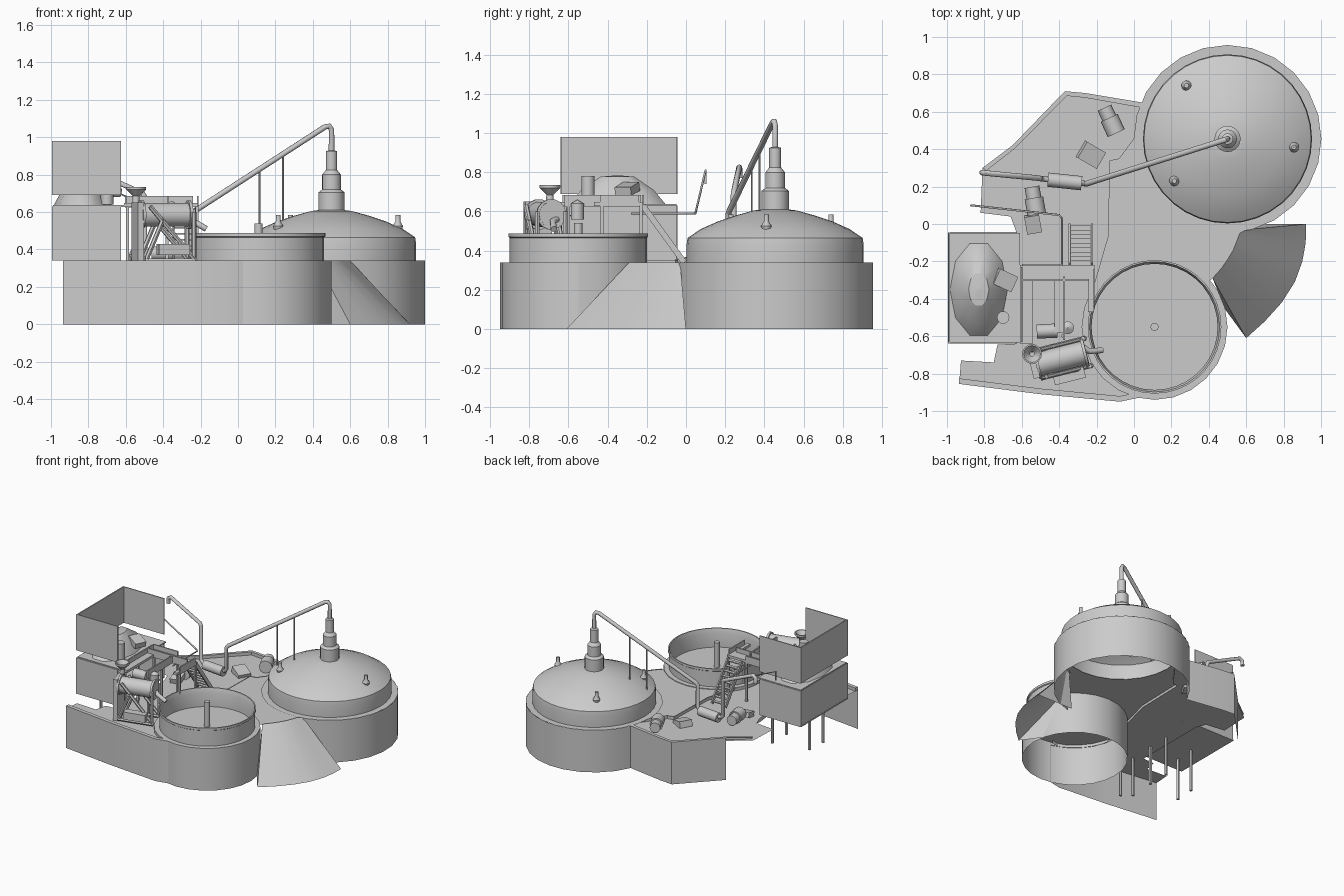
import bpy, bmesh, math
from mathutils import Vector, Matrix

if "Cube" in bpy.data.objects:
    bpy.data.objects.remove(bpy.data.objects["Cube"])


def make(name, verts, faces, smooth=False):
    me = bpy.data.meshes.new(name)
    me.from_pydata([tuple(v) for v in verts], [], faces)
    bm = bmesh.new()
    bm.from_mesh(me)
    bmesh.ops.recalc_face_normals(bm, faces=bm.faces)
    bmesh.ops.triangulate(bm, faces=[f for f in bm.faces if len(f.verts) > 30])
    bm.to_mesh(me)
    bm.free()
    ob = bpy.data.objects.new(name, me)
    bpy.context.collection.objects.link(ob)
    if smooth:
        bpy.ops.object.select_all(action='DESELECT')
        ob.select_set(True)
        bpy.context.view_layer.objects.active = ob
        bpy.ops.object.shade_smooth_by_angle(angle=math.radians(35))
    return ob


def arc(c, r, a0, a1, n):
    return [(c[0] + r * math.cos(math.radians(a0 + (a1 - a0) * i / n)),
             c[1] + r * math.sin(math.radians(a0 + (a1 - a0) * i / n))) for i in range(n + 1)]


def lathe(name, prof, loc, n=24, smooth=True):
    """Revolve (radius, z) points about the vertical through loc."""
    verts, faces = [], []
    for r, z in prof:
        verts += [(r * math.cos(2 * math.pi * i / n), r * math.sin(2 * math.pi * i / n), z) for i in range(n)]
    for k in range(len(prof) - 1):
        faces += [(k * n + i, k * n + (i + 1) % n, (k + 1) * n + (i + 1) % n, (k + 1) * n + i) for i in range(n)]
    ob = make(name, verts, faces, smooth)
    ob.location = loc
    return ob


def box(name, c, s, rz=0, rx=0, ry=0):
    v = [(x * s[0] / 2, y * s[1] / 2, z * s[2] / 2) for x in (-1, 1) for y in (-1, 1) for z in (-1, 1)]
    f = [(0, 1, 3, 2), (4, 6, 7, 5), (0, 4, 5, 1), (2, 3, 7, 6), (0, 2, 6, 4), (1, 5, 7, 3)]
    ob = make(name, v, f)
    ob.location = c
    ob.rotation_euler = [math.radians(a) for a in (rx, ry, rz)]
    return ob


def tube(name, pts, r, res=3):
    cu = bpy.data.curves.new(name, 'CURVE')
    cu.dimensions = '3D'
    cu.bevel_depth = r
    cu.bevel_resolution = res
    cu.use_fill_caps = True
    sp = cu.splines.new('POLY')
    sp.points.add(len(pts) - 1)
    for p, q in zip(sp.points, pts):
        p.co = (*q, 1)
    ob = bpy.data.objects.new(name, cu)
    bpy.context.collection.objects.link(ob)
    bpy.ops.object.select_all(action='DESELECT')
    ob.select_set(True)
    bpy.context.view_layer.objects.active = ob
    bpy.ops.object.convert(target='MESH')
    bpy.ops.object.shade_smooth_by_angle(angle=math.radians(50))
    return ob


def strip(name, path, z0, z1):
    n = len(path)
    v = [(x, y, z0) for x, y in path] + [(x, y, z1) for x, y in path]
    return make(name, v, [(i, i + 1, n + i + 1, n + i) for i in range(n - 1)], True)


def curb(name, path, inner):
    n = len(path)
    v = [(x, y, H) for x, y in path] + [(x, y, H) for x, y in inner] + [(x, y, LOW) for x, y in inner]
    make(name, v, [(i + k, i + k + 1, n + i + k + 1, n + i + k) for k in (0, n) for i in range(n - 1)])


def flat(name, path, z):
    make(name, [(x, y, z) for x, y in path], [tuple(range(len(path)))])


H, LOW = 0.34, 0.315
DC, TC = (0.5, 0.455), (0.11, -0.55)
back = [(-.65, .42), (-.37, .71), (-.26, .70), (.04, .65)]
front = [(-.935, -.855), (-.5, -.91), (-.075, -.95), (.03, -.928)]
left = [(-.925, -.73), (-.75, -.74), (-.73, -.645), (-.63, -.64), (-.63, -.04),
        (-.66, .04), (-.82, .06), (-.81, .30)]
step = [(-.22, -.38), (-.14, -.07), (-.13, .34), (-.08, .35)]
ramp_top = [(.60, -.03), (.565, -.05), (.55, -.09), (.53, -.14), (.50, -.19), (.465, -.24), (.42, -.29)]
ramp_low = [(.92, 0), (.918, -.1), (.90, -.2), (.86, -.31), (.79, -.42), (.70, -.52), (.60, -.61)]

# Sunken yard, raised deck between the tanks, retaining walls with curbs, and ramp
flat("sunken_yard", left + back + arc(DC, .46, 157, 172, 2) + step[::-1] + arc(TC, .385, 160, 258, 8) + front[::-1], LOW)
flat("raised_deck", step + arc(DC, .46, 172, 282, 12) + ramp_top + arc(TC, .385, 40, 150, 10), H - .005)
strip("deck_step", step + [(.045, .52)], LOW, H)
strip("back_retaining_wall", back + arc(DC, .502, 157, -78, 16), 0, H)
curb("back_curb", [(-.81, .30)] + back, [(-.79, .285), (-.635, .405), (-.36, .685), (-.26, .675), (.05, .62)])
strip("front_retaining_wall", front, 0, H)
curb("front_curb", front, [(x, y + .03) for x, y in front])
strip("tank_foundation_wall", arc(TC, .39, 0, 360, 24), 0, H)
lathe("tank_floor", [(.001, H), (.39, H)], (*TC, 0), 24)
lathe("dome_ledge", [(.44, H), (.502, H)], (*DC, 0), 24)
make("earth_ramp", [(x, y, H) for x, y in ramp_top] + [(x, y, 0) for x, y in ramp_low]
     + [(.49, -.46, 0), (.60, 0, 0)],
     [(i, i + 1, i + 8, i + 7) for i in range(6)] + [(6, 13, 14), (0, 7, 15)], True)

# Digester with domed roof and stepped neck
lathe("digester_dome", [(.452, H), (.452, .43), (.447, .465), (.38, .51), (.29, .55), (.2, .58), (.11, .605),
                        (.07, .61), (0.001, .612)], (*DC, 0), 36)
lathe("dome_neck", [(.07, .60), (.07, .705), (.05, .72), (.05, .80), (.03, .825), (.03, .925), (.013, .93)],
      (*DC, 0), 20)
for i, (x, y) in enumerate([(.28, .74), (.855, .41), (.215, .23)]):
    lathe(f"dome_vent_{i}", [(.02, .495), (.027, .525), (.013, .55), (.013, .585), (.001, .585)], (x, y, 0), 12)

# Open feed tank with a flared rim and centre post
lathe("feed_tank", [(.35, H), (.35, .465), (.357, .47), (.357, .488), (.348, .488), (.337, .45),
                    (.337, H)], (*TC, 0), 36)
tube("tank_centre_post", [(*TC, H), (*TC, .54)], .022)

# Gas pipe, hangers and condensate vessel
tube("gas_pipe", [(*DC, .92), (*DC, 1.04), (.488, .45, 1.06), (.465, .443, 1.055), (-.24, .22, .60), (-.255, .215, .58),
                  (-.255, .215, .41), (-.27, .217, .39), (-.48, .24, .39), (-.50, .243, .41), (-.50, .243, .68),
                  (-.51, .245, .70), (-.79, .272, .825), (-.812, .275, .81), (-.812, .275, .77)], .015)
tube("condensate_vessel", [(-.46, .237, .38), (-.28, .218, .38)], .038)
for i, (x, y, z, b) in enumerate([(.115, .335, .82, .44), (.24, .375, .90, .52)]):
    tube(f"pipe_hanger_{i}", [(x, y, b), (x, y, z)], .005, 1)
tube("thin_feed_pipe", [(-.87, .10, .74), (-.87, .10, .81), (-.40, .048, .59), (-.385, .03, .59),
                        (-.385, -.02, .59), (-.385, -.28, .59)], .006, 1)

# Hopper house: two stacked sets of three side panels, floor and feed pile
for nm, z, h in (("lower", .485, .29), ("upper", .835, .29)):
    box(f"bin_{nm}_back", (-.805, -.047, z), (.36, .008, h))
    box(f"bin_{nm}_front", (-.81, -.636, z), (.37, .008, h))
    box(f"bin_{nm}_left", (-.988, -.34, z), (.01, .59, h))
box("bin_floor", (-.81, -.34, .345), (.37, .59, .01))
box("bin_slab", (-.80, -.34, .632), (.38, .585, .01))
pile = lathe("feed_pile", [(1, 0), (.75, .5), (.35, .95), (.001, 1)], (-.83, -.35, .635), 10)
pile.scale = (.155, .26, .15)
for i, (x, y) in enumerate([(-.85, -.36), (-.86, -.52), (-.57, -.69), (-.50, -.75), (-.56, -.48), (-.56, -.30)]):
    tube(f"stilt_{i}", [(x, y, 0), (x, y, H)], .012, 1)

# Access platform, posts and railing
for i, (x, y, sx, sy) in enumerate([(-.41, -.26, .40, .08), (-.575, -.43, .07, .42), (-.40, -.43, .05, .30),
                                    (-.23, -.37, .03, .2)]):
    box(f"platform_walk_{i}", (x, y, .638), (sx, sy, .02))
for i, (x, y, sx, sy) in enumerate([(-.60, -.43, .01, .40), (-.42, -.30, .36, .01), (-.215, -.34, .01, .20),
                                    (-.375, -.45, .01, .34), (-.49, -.22, .22, .01)]):
    box(f"platform_guard_{i}", (x, y, .655), (sx, sy, .06))
for i, (x, y) in enumerate([(x, y) for x in (-.59, -.38, -.22) for y in (-.23, -.43, -.60)][:8]):
    box(f"platform_post_{i}", (x, y, .475), (.016, .016, .32))

# Stairs
for i in range(9):
    t = (i + .5) / 9
    box(f"stair_tread_{i}", (-.285, -.01 - .21 * t, H + .29 * t), (.11, .026, .008))
for i, x in enumerate((-.345, -.225)):
    box(f"stair_stringer_{i}", (x, -.115, .485), (.01, .36, .03), 0, -54)

# Drum separator on its frame, turned slightly in plan
R = Matrix.Translation((-.39, -.72, 0)) @ Matrix.Rotation(math.radians(14), 4, 'Z')


def P(x, y, z):
    return tuple(R @ Vector((x, y, z)))


tube("separator_drum", [P(-.13, 0, .585), P(.14, 0, .585)], .065, 5)
for i, x in enumerate((-.13, 0.13)):
    tube(f"drum_flange_{i}", [P(x - .008, 0, .585), P(x + .008, 0, .585)], .078, 5)
box("separator_end_plate", P(-.15, 0, .485), (.035, .14, .33), 14)
for i, y in enumerate((-.075, .075)):
    for j, (a, b) in enumerate([((-.10, .63), (.15, .34)), ((.14, .60), (.14, .33)), ((-.13, .34), (.15, .34)),
                                ((-.12, .35), (-.03, .56))]):
        tube(f"separator_frame_{i}_{j}", [P(a[0], y, a[1]), P(b[0], y, b[1])], .013, 1)
box("separator_tray", P(.02, -.10, .40), (.17, .06, .06), 14)
lathe("separator_funnel", [(.022, .62), (.018, .685), (.053, .72), (.053, .735), (.045, .735), (.012, .69)],
      (-.545, -.695, 0), 16)
tube("separator_spout", [P(.13, .03, .56), (-.24, -.68, .55), (-.17, -.675, .51)], .016)
tube("separator_motor", [(-.52, -.575, .61), (-.41, -.57, .61)], .038)
lathe("dosing_drum", [(.001, .56), (.034, .56), (.034, .64), (.001, .66)], (-.355, -.555, 0), 14)
tube("bin_cylinder", [(-.70, -.50, .64), (-.70, -.50, .78)], .034)

# Pumps in the yard and loose feed blocks
for i, (x, y, a) in enumerate([(-.53, .11, 100), (-.12, .54, 115)]):
    d = Vector((math.cos(math.radians(a)), math.sin(math.radians(a)), 0))
    c = Vector((x, y, .365))
    tube(f"pump_body_{i}", [c - d * .06, c + d * .03], .05)
    tube(f"pump_motor_{i}", [c + d * .03, c + d * .09], .04)
for i, (x, y, z, s, a) in enumerate([(-.54, 0, .345, .08, 10), (-.23, .37, .33, .10, 60), (-.69, -.30, .715, .09, 65)]):
    box(f"feed_block_{i}", (x, y, z), (s, s * 1.2, s * .5), a, 14)
